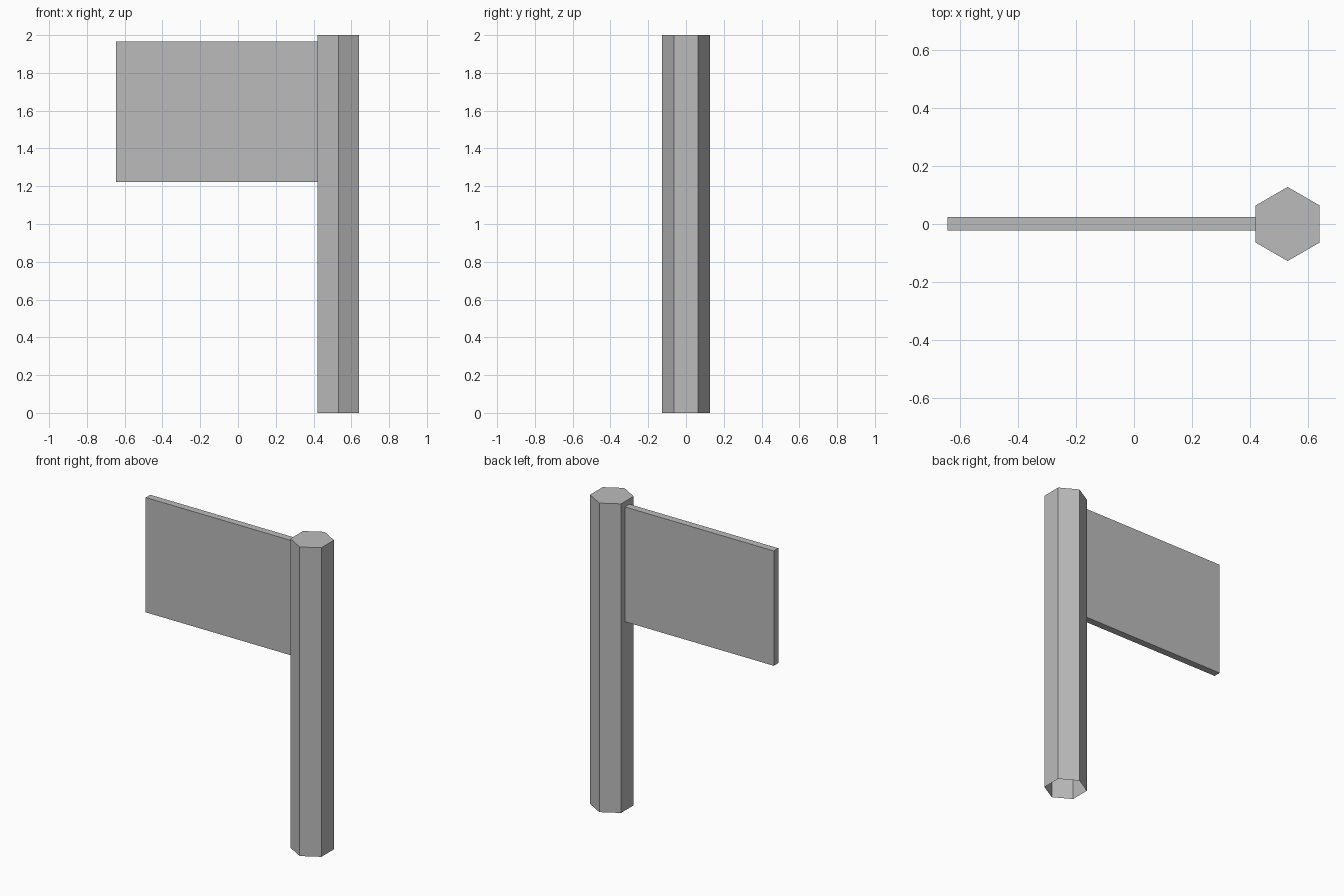
import bpy
import bmesh
import math
from mathutils import Matrix, Vector

cube = bpy.data.objects.get("Cube")
if cube:
    bpy.data.objects.remove(cube, do_unlink=True)

HEIGHT = 2.0
POLE_X, POLE_RADIUS = 0.531, 0.128
PANEL_MIN = Vector((-0.645, -0.022, 1.222))
PANEL_MAX = Vector((0.42, 0.024, 1.965))

grey = bpy.data.materials.new("plain_grey")
grey.use_nodes = True
colour = (0.5, 0.5, 0.5, 1.0)
grey.diffuse_color = colour
grey.node_tree.nodes["Principled BSDF"].inputs["Base Color"].default_value = colour


def add_part(name, bm):
    mesh = bpy.data.meshes.new(name)
    bm.to_mesh(mesh)
    bm.free()
    mesh.materials.append(grey)
    part = bpy.data.objects.new(name, mesh)
    bpy.context.collection.objects.link(part)
    return part


# Hexagonal pole: closed on top, open underneath
bm = bmesh.new()
place = Matrix.Translation((POLE_X, 0, HEIGHT / 2)) @ Matrix.Rotation(math.pi / 6, 4, "Z")
bmesh.ops.create_cone(bm, cap_ends=True, segments=6, radius1=POLE_RADIUS,
                      radius2=POLE_RADIUS, depth=HEIGHT, matrix=place)
# Turn the corners to face front and back if they do not already
if max(v.co.y for v in bm.verts) < POLE_RADIUS * 0.95:
    bmesh.ops.rotate(bm, verts=bm.verts, cent=(POLE_X, 0, 0),
                     matrix=Matrix.Rotation(math.pi / 6, 3, "Z"))
bm.normal_update()
bottom = [f for f in bm.faces if f.normal.z < -0.9]
bmesh.ops.delete(bm, geom=bottom, context="FACES_ONLY")
add_part("pole", bm)

# Flat sign panel joined to the side of the pole
bm = bmesh.new()
size = PANEL_MAX - PANEL_MIN
place = Matrix.Translation((PANEL_MIN + PANEL_MAX) / 2) @ Matrix.Diagonal((*size, 1))
bmesh.ops.create_cube(bm, size=1, matrix=place)
add_part("sign_panel", bm)
